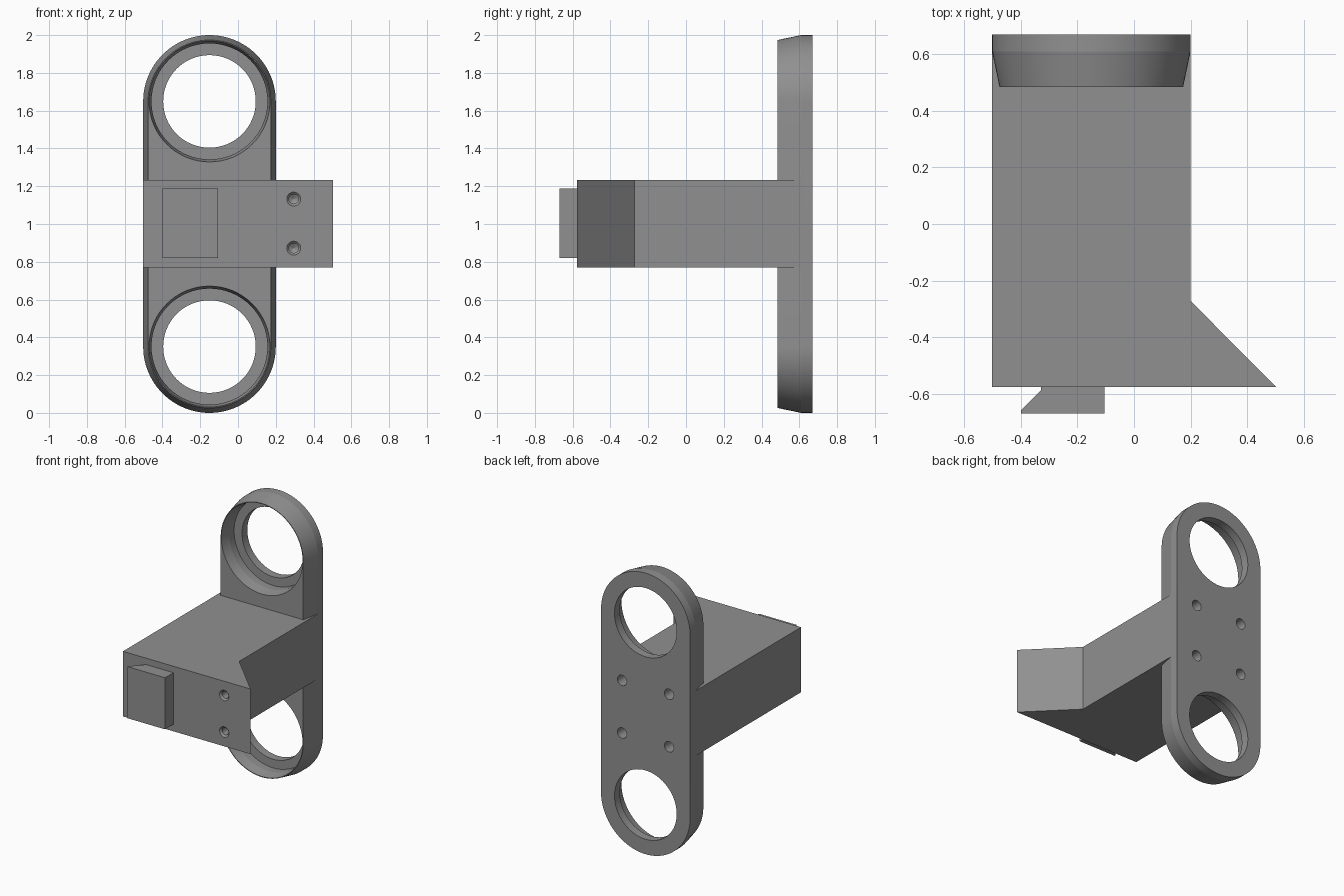
import bpy, bmesh
from math import pi, sin, cos

if "Cube" in bpy.data.objects:
    bpy.data.objects.remove(bpy.data.objects["Cube"])

CX, R = -0.151, 0.351          # plate centre line and end radius
LEFT, RIGHT = CX - R, CX + R
FRONT, BACK = -0.576, 0.67


def loft(bm, loops):
    """Closed solid through a row of equal-length vertex loops."""
    rings = [[bm.verts.new(p) for p in loop] for loop in loops]
    n = len(rings[0])
    faces = [bm.faces.new(rings[0]), bm.faces.new(rings[-1])]
    for a, b in zip(rings, rings[1:]):
        for i in range(n):
            j = (i + 1) % n
            faces.append(bm.faces.new((a[i], a[j], b[j], b[i])))
    bmesh.ops.recalc_face_normals(bm, faces=faces)


def make(name, lofts):
    bm = bmesh.new()
    for loops in lofts:
        loft(bm, loops)
    me = bpy.data.meshes.new(name)
    bm.to_mesh(me)
    bm.free()
    me.materials.append(grey)
    ob = bpy.data.objects.new(name, me)
    bpy.context.collection.objects.link(ob)
    return ob


def circle(x, z, y, r, n=64):
    return [(x + r * cos(2 * pi * i / n), y, z + r * sin(2 * pi * i / n)) for i in range(n)]


def stadium(y, r, n=48):
    top = [(CX + r * cos(pi * i / n), y, 2 - R + r * sin(pi * i / n)) for i in range(n + 1)]
    low = [(CX - r * cos(pi * i / n), y, R - r * sin(pi * i / n)) for i in range(n + 1)]
    return top + low


def prism(points, z0, z1):
    return [[(x, y, z) for x, y in points] for z in (z0, z1)]


def drill(x, z, y, d, steps):
    """Blind hole from (depth, radius) steps; d is the drilling direction in y."""
    return [circle(x, z, y + d * s, r, 32) for s, r in steps]


def boolean(ob, other, operation):
    mod = ob.modifiers.new(operation, 'BOOLEAN')
    mod.operation, mod.solver, mod.object = operation, 'EXACT', other
    bpy.context.view_layer.objects.active = ob
    bpy.ops.object.modifier_apply(modifier=mod.name)
    bpy.data.objects.remove(other)


# Dark grey finish
grey = bpy.data.materials.new("dark_grey")
grey.diffuse_color = (0.28, 0.28, 0.28, 1)
grey.use_nodes = True
grey.node_tree.nodes["Principled BSDF"].inputs["Base Color"].default_value = grey.diffuse_color

# Round-ended plate with tapered front rim
bracket = make("bracket", [[stadium(0.485, 0.325), stadium(0.61, R), stadium(BACK, R)]])

# Arm with angled side wedge
arm = make("arm", [prism([(LEFT, FRONT), (0.502, FRONT), (RIGHT, -0.272),
                          (RIGHT, 0.61), (LEFT, 0.61)], 0.77, 1.233)])
boolean(bracket, arm, 'UNION')

# Two stepped ring bores, four back screw holes, two front screw holes
cuts = []
for z in (R, 2 - R):
    cuts.append([circle(CX, z, y, r) for y, r in
                 [(0.475, 0.3222), (0.555, 0.307), (0.61, 0.307), (0.61, 0.245), (0.7, 0.245)]])
for sx in (-1, 1):
    for sz in (-1, 1):
        cuts.append(drill(CX + sx * 0.185, 1 + sz * 0.187, BACK, -1,
                          [(-0.01, 0.037), (0.12, 0.037), (0.14, 0.002)]))
for z in (0.872, 1.132):
    cuts.append(drill(0.295, z, FRONT, 1,
                      [(-0.01, 0.047), (0.012, 0.025), (0.12, 0.025), (0.134, 0.002)]))
boolean(bracket, make("cutter", cuts), 'DIFFERENCE')

# Hooked clip on the front of the arm
clip = make("clip", [prism([(-0.105, FRONT + 0.01), (-0.105, -BACK), (-0.4, -BACK), (-0.4, -0.66),
                            (-0.33, -0.59), (-0.33, FRONT + 0.01)], 0.82, 1.187)])

# Smooth the round walls, keep hard edges
bpy.ops.object.select_all(action='DESELECT')
bracket.select_set(True)
bpy.context.view_layer.objects.active = bracket
bpy.ops.object.shade_smooth_by_angle(angle=0.17)
